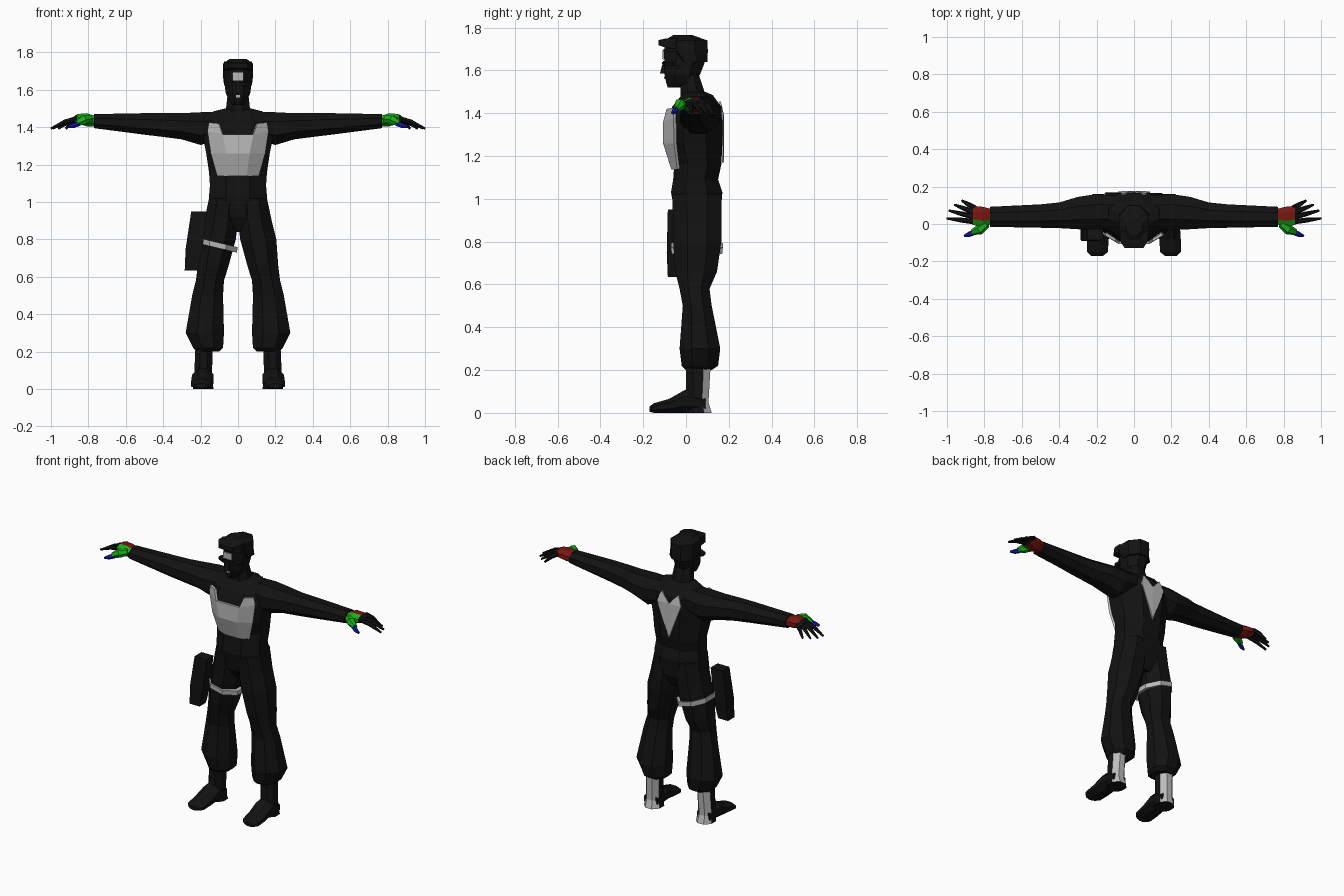
import bpy, bmesh, math
from mathutils import Vector

default_cube = bpy.data.objects.get("Cube")
if default_cube:
    bpy.data.objects.remove(default_cube, do_unlink=True)


def make_material(name, red, green, blue):
    material = bpy.data.materials.new(name)
    material.use_nodes = True
    colour = (red, green, blue, 1)
    material.diffuse_color = colour
    shader = material.node_tree.nodes["Principled BSDF"]
    shader.inputs["Base Color"].default_value = colour
    shader.inputs["Roughness"].default_value = 0.9
    return material


black = make_material("black cloth", .006, .006, .006)
grey = make_material("light grey", .5, .5, .5)
crimson = make_material("dark red", .19, .008, .006)
green = make_material("green", .01, .42, .01)
blue = make_material("blue", .008, .008, .48)


def finish(bm, name, materials, mirrored=False, rule=None):
    """Turn a bmesh into a flat shaded object; rule picks a material slot per face."""
    bmesh.ops.recalc_face_normals(bm, faces=bm.faces[:])
    if rule:
        for face in bm.faces:
            face.material_index = int(rule(face))
    mesh = bpy.data.meshes.new(name)
    bm.to_mesh(mesh)
    bm.free()
    for material in materials:
        mesh.materials.append(material)
    part = bpy.data.objects.new(name, mesh)
    bpy.context.collection.objects.link(part)
    if mirrored:
        part.modifiers.new("Mirror", "MIRROR").use_mirror_merge = False
    return part


def skin(bm, rings):
    """Bridge equal rings of vertices and cap both ends."""
    count = len(rings[0])
    for low, high in zip(rings, rings[1:]):
        for i in range(count):
            j = (i + 1) % count
            bm.faces.new((low[i], low[j], high[j], high[i]))
    bm.faces.new(rings[0])
    bm.faces.new(rings[-1])


def loft(name, axis, sections, materials=(black,), sides=8, mirrored=False, rule=None, tilt=0):
    """Each section: place on the axis, then low and high bounds on the other two axes."""
    bm = bmesh.new()
    rings = []
    for place, a_low, a_high, b_low, b_high in sections:
        ring = []
        for i in range(sides):
            angle = math.tau * (i + .5) / sides
            reach = .5 / math.cos(math.pi / sides)
            a = (a_low + a_high) / 2 + (a_high - a_low) * reach * math.cos(angle)
            b = (b_low + b_high) / 2 + (b_high - b_low) * reach * math.sin(angle)
            spot = [a, b]
            spot.insert("xyz".index(axis), place)
            spot[2] += tilt * spot[0]
            ring.append(bm.verts.new(spot))
        rings.append(ring)
    skin(bm, rings)
    return finish(bm, name, materials, mirrored, rule)


def centred(rows):
    """Sections symmetric in x: height, half width, front, back."""
    return [(z, -half, half, front, back) for z, half, front, back in rows]


def tube(name, path, radii, material, sides=6):
    """Mirrored tapering tube through a few points."""
    bm = bmesh.new()
    path = [Vector(p) for p in path]
    turn = (path[-1] - path[0]).to_track_quat("Z", "Y")
    rings = []
    for point, radius in zip(path, radii):
        angles = [math.tau * i / sides for i in range(sides)]
        rings.append([bm.verts.new(point + turn @ Vector((radius * math.cos(t), radius * math.sin(t), 0)))
                      for t in angles])
    skin(bm, rings)
    return finish(bm, name, [material], mirrored=True)


def sheet(name, points, faces, material, thickness):
    """Half a surface, mirrored across x and thickened."""
    bm = bmesh.new()
    verts = [bm.verts.new(p) for p in points]
    for face in faces:
        bm.faces.new([verts[i] for i in face])
    part = finish(bm, name, [material], mirrored=True)
    part.modifiers["Mirror"].use_mirror_merge = True
    solid = part.modifiers.new("Thickness", "SOLIDIFY")
    solid.thickness = thickness
    solid.offset = 0
    return part


# Torso and pelvis
loft("torso", "z", centred([
    (.84, .07, .0, .12), (.92, .16, -.05, .16), (1.03, .155, -.07, .17),
    (1.09, .15, -.06, .15), (1.16, .155, -.055, .165), (1.26, .17, -.09, .17),
    (1.36, .19, -.09, .17), (1.43, .19, -.065, .165), (1.485, .13, -.02, .125),
    (1.5, .07, -.01, .09)]))

# Baggy trousers, boots
loft("trouser_legs", "z", [
    (.2, .1, .22, .0, .12), (.22, .08, .24, -.02, .15), (.3, .075, .28, -.03, .16),
    (.5, .08, .245, -.015, .12), (.58, .075, .225, -.03, .11), (.66, .05, .215, -.05, .145),
    (.8, .012, .205, -.06, .165), (.9, .0, .18, -.06, .165), (1.02, .0, .155, -.065, .165)],
    mirrored=True)
loft("boot_shafts", "z", [
    (.0, .13, .24, .0, .12), (.05, .14, .235, .0, .105), (.22, .135, .228, .0, .115)],
    (black, grey), mirrored=True, rule=lambda face: face.normal.y > .3)
loft("boot_feet", "y", [
    (.09, .14, .235, .0, .08), (.0, .13, .245, .0, .11), (-.08, .135, .25, .0, .065),
    (-.15, .14, .25, .0, .045), (-.17, .165, .23, .005, .03)], mirrored=True)

# Arms
loft("arms", "x", [
    (.08, -.02, .15, 1.34, 1.48), (.2, -.03, .16, 1.305, 1.48), (.3, -.028, .145, 1.335, 1.475),
    (.4, -.022, .115, 1.348, 1.475), (.5, -.02, .105, 1.36, 1.475), (.77, -.015, .092, 1.395, 1.47)],
    mirrored=True)

# Hands: palm, thumb and four fingers
loft("palms", "x", [
    (.76, .0, .08, 1.405, 1.46), (.81, -.015, .092, 1.405, 1.475),
    (.86, -.005, .095, 1.42, 1.47), (.88, .005, .088, 1.43, 1.455)],
    (crimson, green, black), mirrored=True,
    rule=lambda face: 2 if face.calc_center_median().x > .865 else face.normal.y < -.3)
tube("thumb_bases", [(.785, -.0, 1.445), (.825, -.03, 1.44), (.865, -.045, 1.42)],
     (.02, .028, .016), green)
tube("thumb_tips", [(.85, -.042, 1.42), (.88, -.055, 1.408), (.908, -.064, 1.4)],
     (.015, .014, .006), blue)
finger_tips = [(1.0, .03), (.99, .072), (.96, .103), (.92, .125)]
for number, (tip_x, tip_y) in enumerate(finger_tips):
    knuckle = Vector((.85, .012 + .024 * number, 1.45))
    tip = Vector((tip_x, tip_y, 1.393))
    middle = knuckle.lerp(tip, .5) + Vector((0, 0, .008))
    tube("finger_pair_" + "abcd"[number], [knuckle, middle, tip], (.015, .013, .006), black)

# Neck, head and cap
loft("neck", "z", centred([(1.44, .085, -.03, .12), (1.49, .065, -.025, .09), (1.58, .055, -.025, .06)]))
loft("head", "z", centred([
    (1.52, .03, -.085, -.03), (1.54, .045, -.092, .03), (1.58, .065, -.1, .065),
    (1.63, .072, -.1, .085), (1.7, .072, -.105, .095)]))
loft("cap", "z", centred([
    (1.64, .078, -.05, .1), (1.69, .08, -.1, .102), (1.74, .08, -.1, .1), (1.765, .045, -.06, .03)]))
loft("cap_brim", "y", [
    (-.128, -.05, .05, 1.717, 1.742), (-.09, -.076, .076, 1.705, 1.75), (-.04, -.076, .076, 1.7, 1.752)],
    sides=4)
loft("nose", "z", centred([(1.585, .014, -.122, -.08), (1.645, .008, -.106, -.08)]), sides=4)
loft("glasses", "z", centred([(1.622, .074, -.11, -.04), (1.64, .076, -.112, -.04)]))
loft("forehead_patch", "z", centred([(1.65, .03, -.109, -.1), (1.692, .03, -.111, -.102)]), (grey,), sides=4)
loft("mouth_patch", "z", centred([(1.56, .01, -.103, -.094), (1.572, .01, -.104, -.095)]), (grey,), sides=4)

# Chest plate with shoulder tabs, and the back emblem
sheet("chest_plate", [
    (0, -.062, 1.14), (.045, -.062, 1.14), (.108, -.035, 1.14),
    (0, -.1, 1.26), (.06, -.1, 1.26), (.142, -.05, 1.26),
    (0, -.1, 1.36), (.08, -.1, 1.36), (.16, -.052, 1.38),
    (.1, -.085, 1.42), (.152, -.055, 1.425)],
    [(0, 1, 4, 3), (1, 2, 5, 4), (3, 4, 7, 6), (4, 5, 8, 7), (7, 8, 10, 9)], grey, .014)
sheet("back_emblem", [
    (0, .172, 1.17), (.085, .17, 1.39), (.06, .158, 1.455), (0, .173, 1.39)],
    [(0, 1, 3), (1, 2, 3)], grey, .009)

# Thigh strap and holster on the right leg
loft("thigh_strap", "z", [
    (.728, -.213, -.005, -.068, .17), (.758, -.212, -.003, -.07, .172)], (grey,), tilt=-.24)
loft("holster", "z", [
    (.635, -.285, -.215, -.085, -.02), (.75, -.28, -.19, -.09, -.01), (.95, -.25, -.165, -.085, -.015)],
    sides=4)
